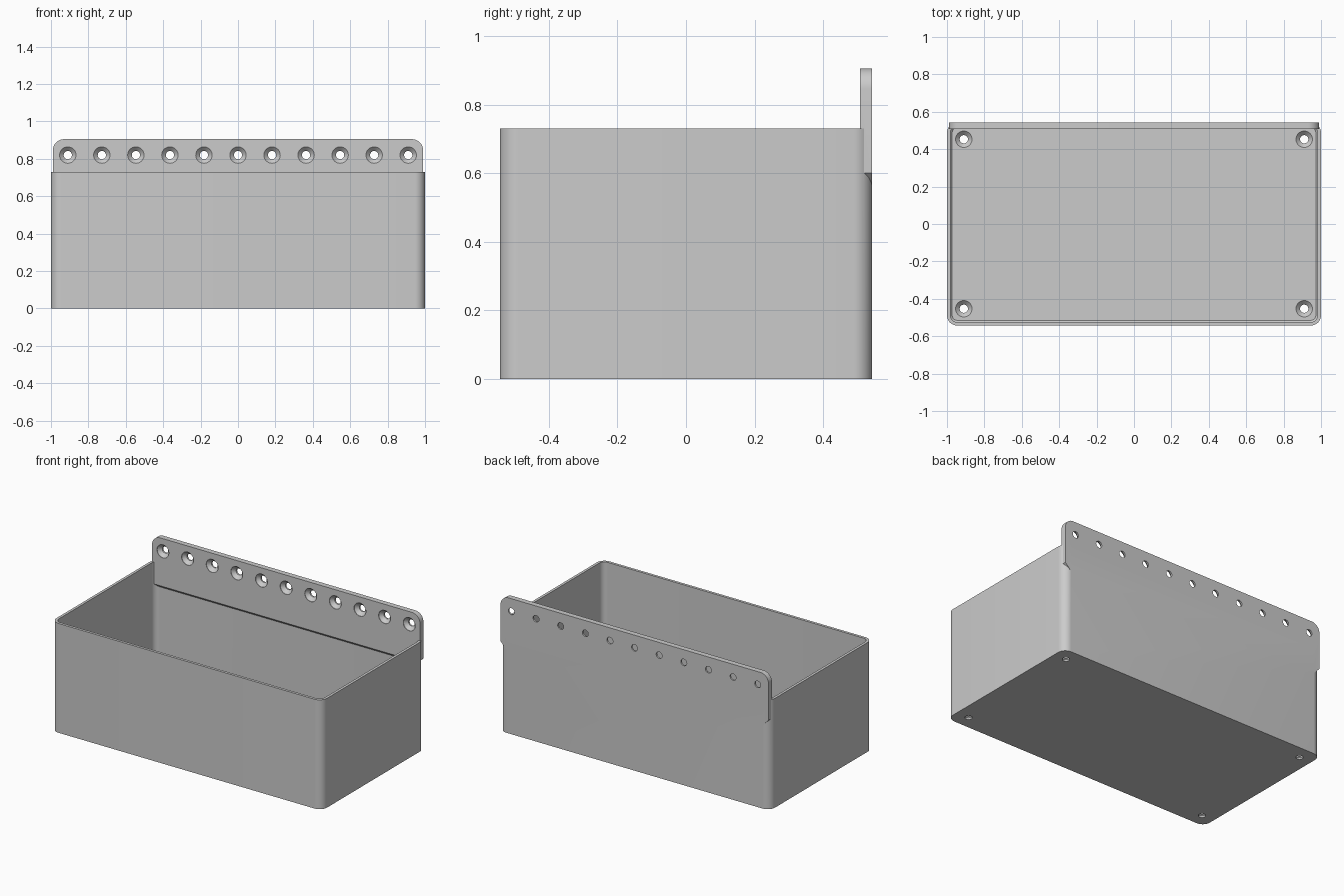
import bpy, bmesh, math
from mathutils import Matrix, Vector

cube = bpy.data.objects.get("Cube")
if cube:
    bpy.data.objects.remove(cube, do_unlink=True)

HALF_X, HALF_Y, HEIGHT = 1.0, 0.543, 0.73
WALL, FLOOR = 0.018, 0.036
PLATE_FRONT, PLATE_TOP, PLATE_X = 0.507, 0.905, 0.99
HOLE_R, SINK_R, HOLE_X = 0.022, 0.044, 0.91

grey = bpy.data.materials.new("light grey plastic")
grey.use_nodes = True
grey.diffuse_color = (0.6, 0.6, 0.6, 1)
grey.node_tree.nodes["Principled BSDF"].inputs["Base Color"].default_value = (0.6, 0.6, 0.6, 1)


def make_object(name, bm):
    bmesh.ops.recalc_face_normals(bm, faces=bm.faces)
    mesh = bpy.data.meshes.new(name)
    bm.to_mesh(mesh)
    bm.free()
    mesh.materials.append(grey)
    obj = bpy.data.objects.new(name, mesh)
    bpy.context.collection.objects.link(obj)
    return obj


def arc(cx, cy, r, start, steps=10):
    angles = [start + math.pi / 2 * i / steps for i in range(steps + 1)]
    return [(cx + r * math.cos(a), cy + r * math.sin(a)) for a in angles]


def rounded_rect(hx, hy, r):
    points = []
    for k, (sx, sy) in enumerate([(1, 1), (-1, 1), (-1, -1), (1, -1)]):
        points += arc(sx * (hx - r), sy * (hy - r), r, k * math.pi / 2)
    return points


def loft(name, rings):
    """Closed solid through rings of equal length."""
    bm = bmesh.new()
    loops = [[bm.verts.new(p) for p in ring] for ring in rings]
    for a, b in zip(loops, loops[1:]):
        for i in range(len(a)):
            j = (i + 1) % len(a)
            bm.faces.new((a[i], a[j], b[j], b[i]))
    bm.faces.new(loops[0])
    bm.faces.new(loops[-1])
    return make_object(name, bm)


def slab(points, z):
    return [(x, y, z) for x, y in points]


def screw_hole(surface, axis_matrix, depth):
    """Countersunk cutter: local z = 0 is the sunk surface, -z runs through."""
    sink = SINK_R - HOLE_R
    profile = [(SINK_R, 0.02), (SINK_R, -0.003), (HOLE_R, -sink - 0.003), (HOLE_R, -depth - 0.02)]
    place = Matrix.Translation(surface) @ axis_matrix
    rings = []
    for r, z in profile:
        ring = [(r * math.cos(i * math.tau / 32), r * math.sin(i * math.tau / 32), z) for i in range(32)]
        rings.append([place @ Vector(p) for p in ring])
    return loft("hole_cutter", rings)


def boolean(target, tool, operation):
    """Apply a boolean and discard the tool."""
    mod = target.modifiers.new("join", 'BOOLEAN')
    mod.operation, mod.solver, mod.object = operation, 'EXACT', tool
    graph = bpy.context.evaluated_depsgraph_get()
    mesh = bpy.data.meshes.new_from_object(target.evaluated_get(graph))
    target.modifiers.clear()
    target.data = mesh
    bpy.data.objects.remove(tool, do_unlink=True)


# Open box with rounded vertical corners
outline = rounded_rect(HALF_X, HALF_Y, 0.055)
bin_body = loft("wall_mounted_bin", [slab(outline, 0), slab(outline, HEIGHT)])

# Cavity with a small bevel around the floor
inner = rounded_rect(HALF_X - WALL, HALF_Y - WALL, 0.037)
low = rounded_rect(HALF_X - WALL - 0.01, HALF_Y - WALL - 0.01, 0.027)
cavity = loft("cavity_cutter", [slab(low, FLOOR), slab(inner, FLOOR + 0.01), slab(inner, 1)])
boolean(bin_body, cavity, 'DIFFERENCE')

# Mounting plate: rounded top corners, slanted lower corners
r = 0.06
outline = [(-PLATE_X, 0.6), (-PLATE_X + 0.045, 0.555), (PLATE_X - 0.045, 0.555), (PLATE_X, 0.6)]
outline += arc(PLATE_X - r, PLATE_TOP - r, r, 0)
outline += arc(-PLATE_X + r, PLATE_TOP - r, r, math.pi / 2)
plate = loft("mounting_plate", [[(x, y, z) for x, z in outline] for y in (PLATE_FRONT, HALF_Y)])

# Slanted ledge under the plate inside the box
bm = bmesh.new()
bm.from_mesh(plate.data)
cut = bmesh.ops.bisect_plane(bm, geom=bm.verts[:] + bm.edges[:] + bm.faces[:],
                             plane_co=(0, PLATE_FRONT, 0.585), plane_no=(0, -1, -1), clear_outer=True)
edges = [e for e in cut["geom_cut"] if isinstance(e, bmesh.types.BMEdge)]
bmesh.ops.holes_fill(bm, edges=edges)
bmesh.ops.recalc_face_normals(bm, faces=bm.faces)
bm.to_mesh(plate.data)
bm.free()
boolean(bin_body, plate, 'UNION')

# Row of countersunk holes in the plate
facing_front = Matrix.Rotation(math.pi / 2, 4, 'X')
for i in range(11):
    x = HOLE_X * (i - 5) / 5
    boolean(bin_body, screw_hole((x, PLATE_FRONT, 0.82), facing_front, HALF_Y - PLATE_FRONT), 'DIFFERENCE')

# Countersunk holes in the floor corners
for x in (-HOLE_X, HOLE_X):
    for y in (-0.453, 0.453):
        boolean(bin_body, screw_hole((x, y, FLOOR), Matrix.Identity(4), FLOOR), 'DIFFERENCE')

# Smooth corners, crisp edges
bpy.ops.object.select_all(action='DESELECT')
bin_body.select_set(True)
bpy.context.view_layer.objects.active = bin_body
bpy.ops.object.shade_smooth_by_angle(angle=math.radians(30))
